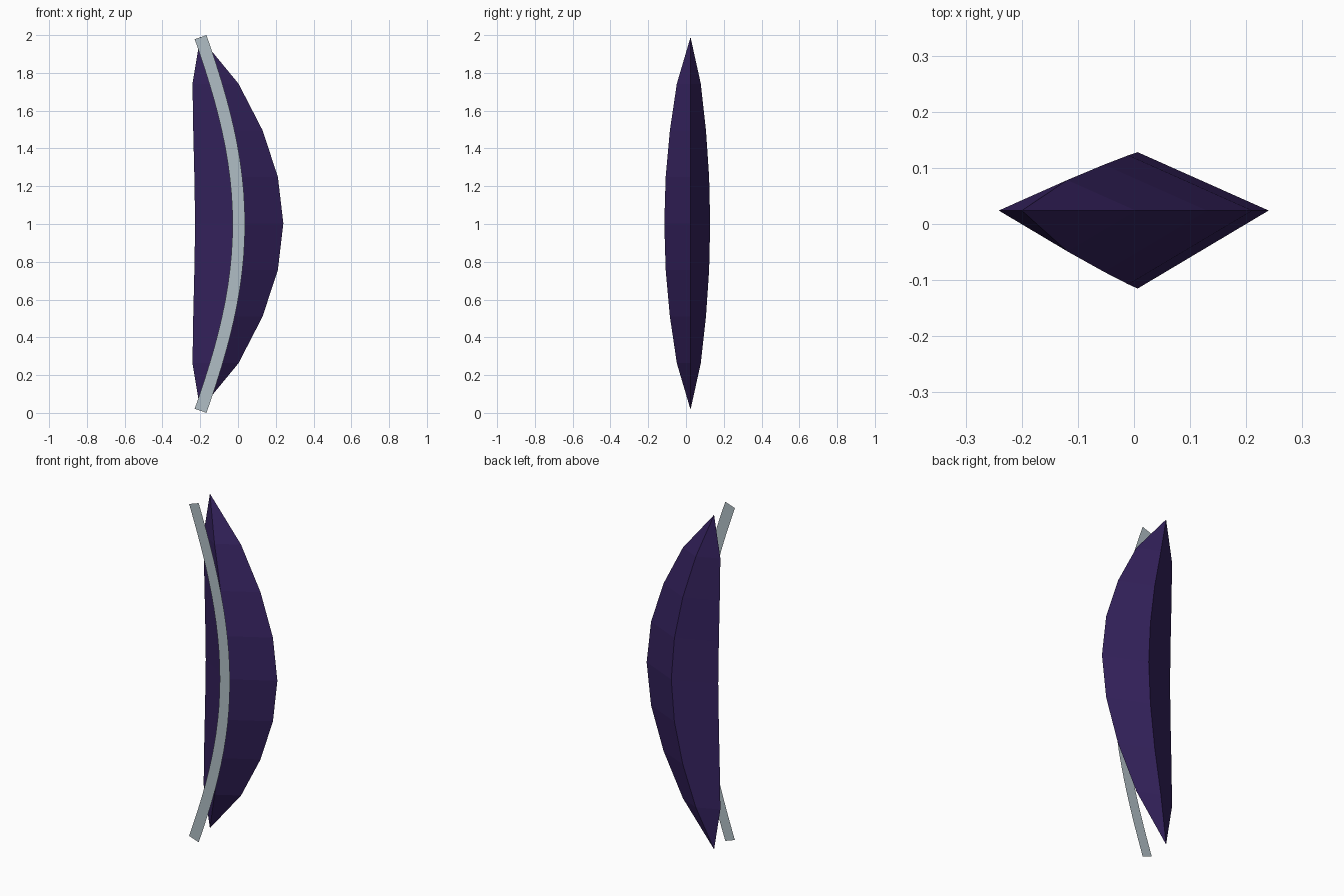
import bpy
import bmesh
from mathutils import Vector

cube = bpy.data.objects.get("Cube")
if cube:
    bpy.data.objects.remove(cube, do_unlink=True)


def make_material(name, rgb):
    mat = bpy.data.materials.new(name)
    mat.use_nodes = True
    mat.diffuse_color = (*rgb, 1)
    mat.node_tree.nodes["Principled BSDF"].inputs["Base Color"].default_value = (*rgb, 1)
    return mat


def make_object(name, bm, mat):
    mesh = bpy.data.meshes.new(name)
    bm.to_mesh(mesh)
    bm.free()
    mesh.materials.append(mat)
    obj = bpy.data.objects.new(name, mesh)
    bpy.context.collection.objects.link(obj)
    return obj


purple = make_material("dark purple", (0.035, 0.016, 0.110))
silver = make_material("pale blue grey", (0.434, 0.515, 0.558))

# Crescent body: diamond sections (left x, right x) from the middle to the tip
MID_Z, STEP, EDGE_Y = 1.003, 0.2465, 0.024
FRONT, BACK = 0.139, 0.104
half = [(-0.227, 0.240), (-0.231, 0.211), (-0.237, 0.130), (-0.241, 0.003)]
full_width = half[0][1] - half[0][0]

bm = bmesh.new()
rings = []
for k in range(-3, 4):
    left, right = half[abs(k)]
    size = (right - left) / full_width
    mid, z = (left + right) / 2, MID_Z + k * STEP
    rings.append([bm.verts.new(p) for p in (
        (left, EDGE_Y, z), (mid, EDGE_Y - FRONT * size, z),
        (right, EDGE_Y, z), (mid, EDGE_Y + BACK * size, z))])
low, high = [bm.verts.new((-0.2, EDGE_Y, MID_Z + s * 4 * STEP)) for s in (-1, 1)]
for i in range(4):
    j = (i + 1) % 4
    for a, b in zip(rings, rings[1:]):
        bm.faces.new((a[i], a[j], b[j], b[i]))
    bm.faces.new((low, rings[0][j], rings[0][i]))
    bm.faces.new((rings[-1][i], rings[-1][j], high))
bmesh.ops.recalc_face_normals(bm, faces=bm.faces)
make_object("crescent_body", bm, purple)

# Curved flat strip standing just in front of the body
STRIP_Y, HALF_WIDTH, REACH, COUNT = -0.128, 0.033, 0.989, 24
bm = bmesh.new()
pairs = []
for i in range(COUNT + 1):
    u = 2 * i / COUNT - 1
    centre = Vector((0.004 - 0.232 * u**2 + 0.03 * u**4, STRIP_Y, 1 + REACH * u))
    slope = (-0.464 * u + 0.12 * u**3) / REACH
    across = Vector((1, 0, -slope)).normalized() * HALF_WIDTH
    pairs.append((bm.verts.new(centre - across), bm.verts.new(centre + across)))
for a, b in zip(pairs, pairs[1:]):
    bm.faces.new((a[0], a[1], b[1], b[0]))
make_object("front_strip", bm, silver)
